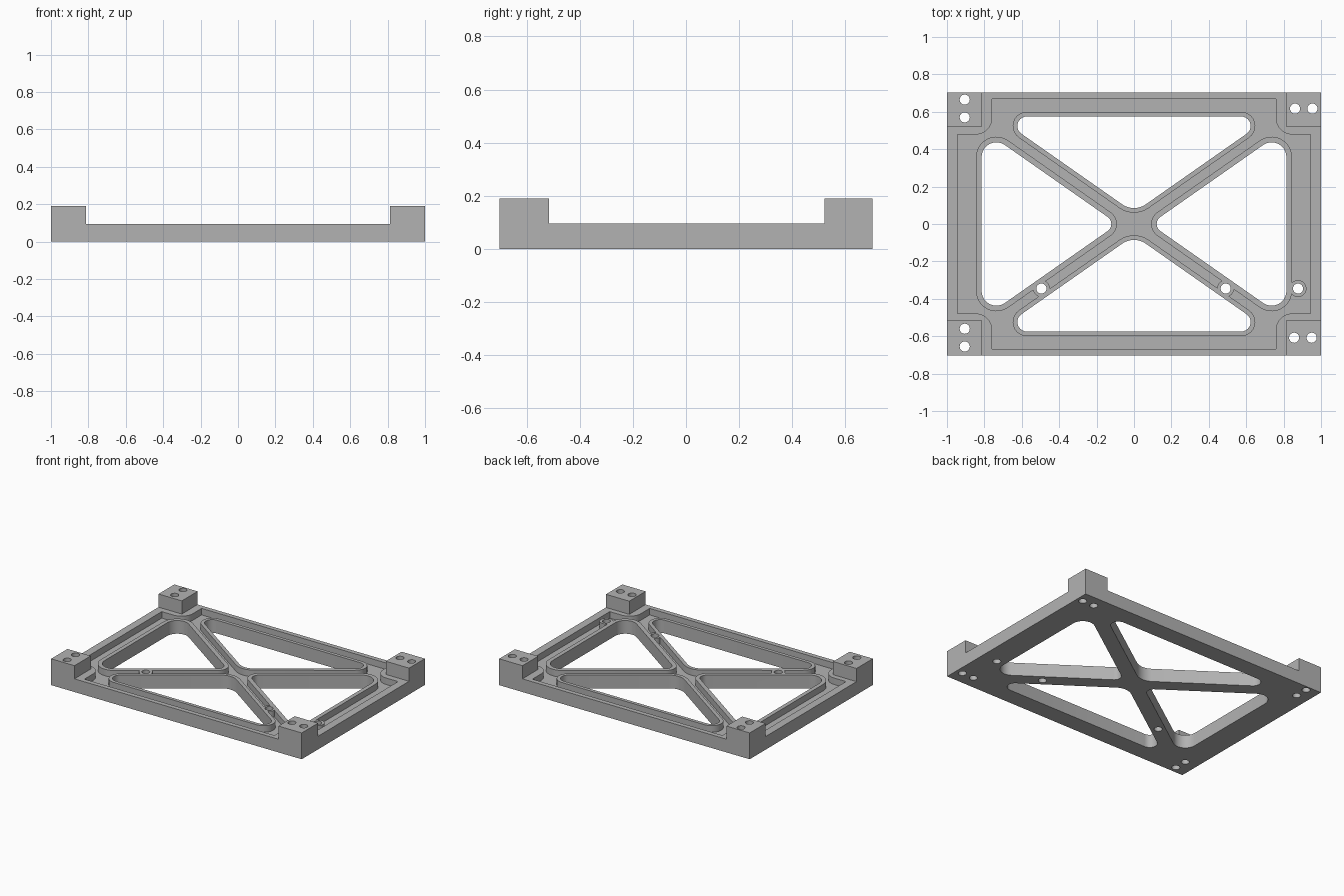
import bpy, bmesh, math
from mathutils import Vector

cube = bpy.data.objects.get("Cube")
if cube:
    bpy.data.objects.remove(cube, do_unlink=True)

HALF_X, HALF_Y = 1.0, 0.702
PLATE, FLOOR, TALL = 0.095, 0.048, 0.19
SLOPE, ARM = 0.7, 0.05          # brace direction and half width
HYP = math.hypot(1, SLOPE)

metal = bpy.data.materials.new("machined grey")
metal.use_nodes = True
grey = (0.45, 0.45, 0.45, 1)
metal.diffuse_color = grey
metal.node_tree.nodes["Principled BSDF"].inputs["Base Color"].default_value = grey


def prism(name, outline, z0, z1):
    """Extrude a flat outline between two heights."""
    bm = bmesh.new()
    face = bm.faces.new([bm.verts.new((x, y, z0)) for x, y in outline])
    new = bmesh.ops.extrude_face_region(bm, geom=[face])["geom"]
    bmesh.ops.translate(bm, vec=(0, 0, z1 - z0),
                        verts=[v for v in new if isinstance(v, bmesh.types.BMVert)])
    bmesh.ops.recalc_face_normals(bm, faces=bm.faces)
    mesh = bpy.data.meshes.new(name)
    bm.to_mesh(mesh)
    bm.free()
    mesh.materials.append(metal)
    obj = bpy.data.objects.new(name, mesh)
    bpy.context.collection.objects.link(obj)
    return obj


def rect(x0, y0, x1, y1):
    return [(x0, y0), (x1, y0), (x1, y1), (x0, y1)]


def circle(x, y, r, n=32):
    return [(x + r * math.cos(math.tau * i / n), y + r * math.sin(math.tau * i / n))
            for i in range(n)]


def rounded(corners, steps=10):
    """Outline from (x, y, radius) corners, each filleted."""
    out = []
    for i, (x, y, r) in enumerate(corners):
        p = Vector((x, y))
        if r == 0:
            out.append(p)
            continue
        u = (Vector(corners[i - 1][:2]) - p).normalized()
        v = (Vector(corners[(i + 1) % len(corners)][:2]) - p).normalized()
        half = u.angle(v) / 2
        centre = p + (u + v).normalized() * r / math.sin(half)
        a = p + u * r / math.tan(half) - centre
        b = p + v * r / math.tan(half) - centre
        start = math.atan2(a.y, a.x)
        sweep = (math.atan2(b.y, b.x) - start + math.pi) % math.tau - math.pi
        for k in range(steps + 1):
            t = start + sweep * k / steps
            out.append(centre + Vector((math.cos(t), math.sin(t))) * r)
    return out


def long_window(sign, grow=0.0):
    """Triangle beside the front or back rail."""
    apex, side = (ARM - grow) * HYP, 0.575 + grow
    x = (side - apex) / SLOPE
    return rounded([(0, sign * apex, 0.11 + grow),
                    (x, sign * side, 0.051 + grow),
                    (-x, sign * side, 0.051 + grow)])


def end_window(sign, grow=0.0):
    """Triangle beside the left or right rail."""
    apex, side = (ARM - grow) * HYP, 0.815 + grow
    y = SLOPE * side - apex
    return rounded([(sign * apex / SLOPE, 0, 0.046 + grow),
                    (sign * side, y, 0.079 + grow),
                    (sign * side, -y, 0.079 + grow)])


frame = prism("frame", rect(-HALF_X, -HALF_Y, HALF_X, HALF_Y), 0, PLATE)


def combine(operation, name, outline, z0, z1):
    tool = prism(name, outline, z0, z1)
    mod = frame.modifiers.new(name, "BOOLEAN")
    mod.operation, mod.solver, mod.object = operation, "EXACT", tool
    bpy.context.view_layer.objects.active = frame
    bpy.ops.object.modifier_apply(modifier=mod.name)
    bpy.data.objects.remove(tool, do_unlink=True)


# Recessed pocket that steps around the four corners
px, py, cx, cy, cr = 0.943, 0.668, 0.758, 0.478, 0.09
pocket = []
for sx, sy in ((1, 1), (-1, 1), (-1, -1), (1, -1)):
    steps = [(sx * px, sy * cy, 0), (sx * cx, sy * cy, cr), (sx * cx, sy * py, 0)]
    pocket += steps if sx == sy else steps[::-1]
combine("DIFFERENCE", "pocket", rounded(pocket), FLOOR, PLATE + 0.1)

# Raised rims around the windows
for s in (-1, 1):
    combine("UNION", "long_rim", long_window(s, 0.025), 0.02, PLATE)
    combine("UNION", "end_rim", end_window(s, 0.03), 0.02, PLATE)

# Round bosses, flush with the rims
bosses = [(-0.495, -0.345), (0.49, -0.345), (0.877, -0.345)]
for x, y in bosses:
    combine("UNION", "boss", circle(x, y, 0.045), 0.02, PLATE)

# Corner blocks
for s in (-1, 1):
    combine("UNION", "back_block", rect(s * 0.814, 0.522, s * HALF_X, HALF_Y), 0, TALL)
    combine("UNION", "front_block", rect(s * 0.814, -0.516, s * HALF_X, -HALF_Y), 0, TALL)

# Triangular windows
for s in (-1, 1):
    combine("DIFFERENCE", "long_window", long_window(s), -0.1, 0.3)
    combine("DIFFERENCE", "end_window", end_window(s), -0.1, 0.3)

# Drilled holes
drills = [(-0.905, 0.665), (-0.905, 0.57), (-0.905, -0.56), (-0.905, -0.655),
          (0.861, 0.617), (0.954, 0.617), (0.856, -0.608), (0.95, -0.608)]
for x, y in drills + bosses:
    combine("DIFFERENCE", "drill", circle(x, y, 0.027), -0.1, 0.3)

frame.select_set(True)
bpy.context.view_layer.objects.active = frame
bpy.ops.object.shade_smooth_by_angle(angle=math.radians(30))
